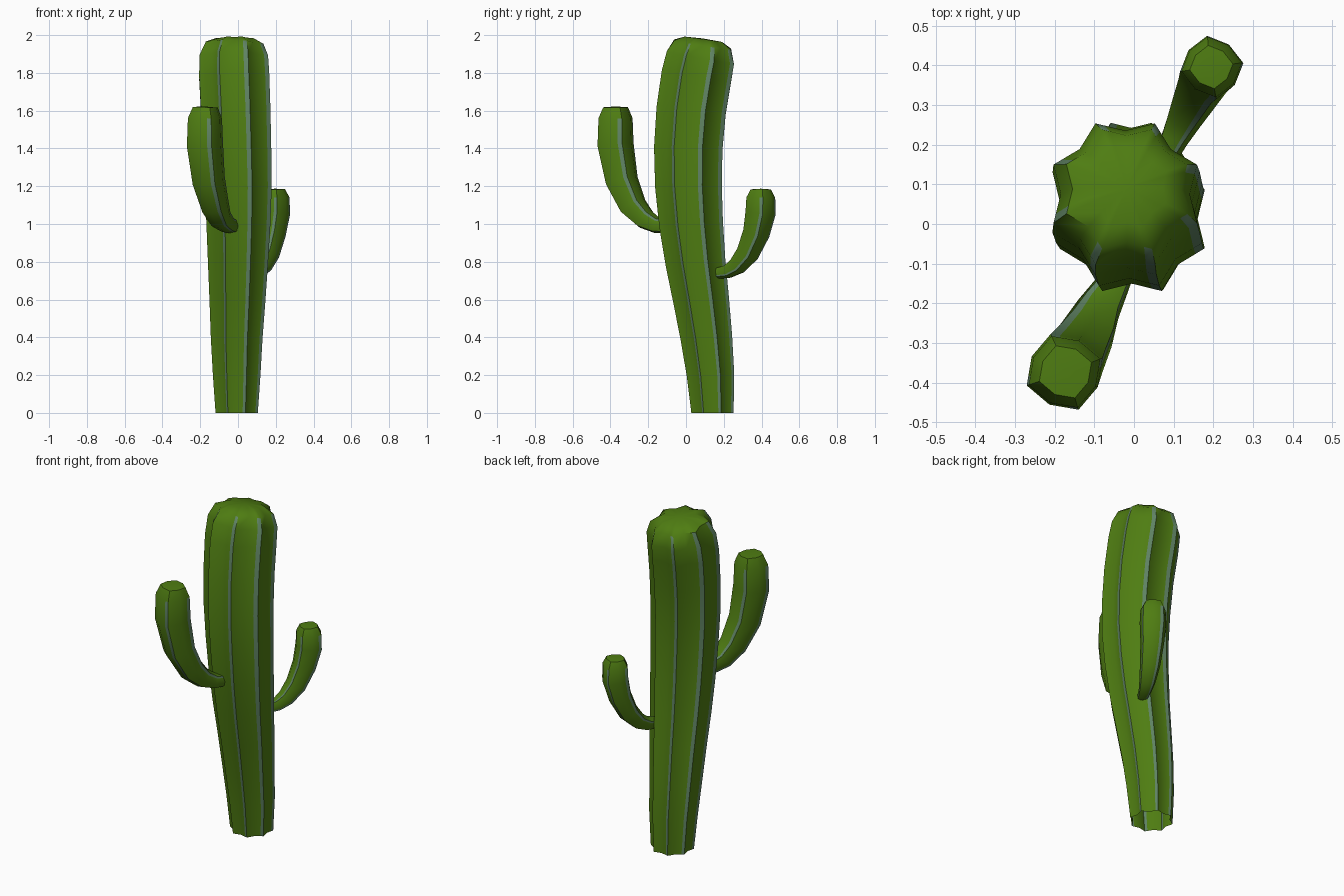
import bpy, bmesh, math
from mathutils import Vector

cube = bpy.data.objects.get("Cube")
if cube:
    bpy.data.objects.remove(cube, do_unlink=True)


def make_material(name, rgb):
    mat = bpy.data.materials.new(name)
    mat.use_nodes = True
    mat.diffuse_color = (*rgb, 1)
    mat.node_tree.nodes["Principled BSDF"].inputs["Base Color"].default_value = (*rgb, 1)
    return mat


GREEN = make_material("cactus_green", (0.078, 0.205, 0.006))
STRIPE = make_material("rib_grey_green", (0.115, 0.225, 0.125))


def ring_profile(ribs, phase, valley):
    """Unit star: each rib has a peak, a valley and the edge of its stripe."""
    step = math.tau / ribs
    points = []
    for i in range(ribs):
        a = phase + i * step
        peak = Vector((math.cos(a), math.sin(a), 0))
        low = Vector((math.cos(a + step / 2), math.sin(a + step / 2), 0)) * valley
        following = Vector((math.cos(a + step), math.sin(a + step), 0))
        points += [peak, low, low.lerp(following, 0.68)]
    return points


def ribbed_stem(name, path, ribs, phase, valley, flat_base=False):
    """Loft a ribbed profile along (x, y, z, radius) stations, closing the tip."""
    profile = ring_profile(ribs, math.radians(phase), valley)
    count = len(profile)
    centres = [Vector(p[:3]) for p in path]
    bm = bmesh.new()
    rings = []
    for i, centre in enumerate(centres):
        tangent = centres[min(i + 1, len(path) - 1)] - centres[max(i - 1, 0)]
        if flat_base and i == 0:
            tangent = Vector((0, 0, 1))
        turn = Vector((0, 0, 1)).rotation_difference(tangent)
        rings.append([bm.verts.new(centre + turn @ (p * path[i][3])) for p in profile])
    for level, (low, high) in enumerate(zip(rings, rings[1:])):
        for j in range(count):
            k = (j + 1) % count
            face = bm.faces.new((low[j], low[k], high[k], high[j]))
            # stripe beside each rib, ending at the rounded tip
            face.material_index = int(j % 3 == 2 and level < len(rings) - 2)
    tip = bm.verts.new(centres[-1] + tangent.normalized() * 0.004)
    for j in range(count):
        bm.faces.new((rings[-1][j], rings[-1][(j + 1) % count], tip))
    mesh = bpy.data.meshes.new(name)
    bm.to_mesh(mesh)
    bm.free()
    mesh.materials.append(GREEN)
    mesh.materials.append(STRIPE)
    obj = bpy.data.objects.new(name, mesh)
    bpy.context.collection.objects.link(obj)
    bpy.ops.object.select_all(action="DESELECT")
    obj.select_set(True)
    bpy.context.view_layer.objects.active = obj
    bpy.ops.object.shade_smooth_by_angle(angle=math.radians(42))
    return obj


# Main trunk, open underneath, leaning forward then back
ribbed_stem("trunk", [
    (-0.007, 0.14, 0, 0.121), (-0.007, 0.13, 0.2, 0.136),
    (-0.007, 0.108, 0.4, 0.148), (-0.003, 0.08, 0.6, 0.16),
    (0, 0.05, 0.8, 0.172), (0.002, 0.027, 1.0, 0.183),
    (0.002, 0.013, 1.2, 0.191), (-0.005, 0.012, 1.4, 0.196),
    (-0.012, 0.027, 1.6, 0.199), (-0.02, 0.055, 1.78, 0.201),
    (-0.022, 0.076, 1.88, 0.196), (-0.018, 0.088, 1.95, 0.165),
    (-0.018, 0.092, 1.978, 0.108)], 8, 22.5, 0.83, flat_base=True)

# Front arm, curving out of the trunk and upward
ribbed_stem("front_arm", [
    (-0.03, -0.1, 0.99, 0.042), (-0.055, -0.155, 0.994, 0.048),
    (-0.09, -0.215, 1.026, 0.062), (-0.12, -0.28, 1.095, 0.078),
    (-0.155, -0.34, 1.23, 0.092), (-0.175, -0.373, 1.42, 0.102),
    (-0.175, -0.373, 1.56, 0.096), (-0.173, -0.373, 1.618, 0.07)], 4, 20, 0.9)

# Smaller back arm
ribbed_stem("back_arm", [
    (0.08, 0.17, 0.74, 0.033), (0.105, 0.22, 0.748, 0.04),
    (0.13, 0.27, 0.776, 0.05), (0.158, 0.325, 0.842, 0.062),
    (0.182, 0.372, 0.95, 0.072), (0.196, 0.395, 1.06, 0.081),
    (0.196, 0.396, 1.14, 0.077), (0.195, 0.396, 1.183, 0.055)], 4, 8, 0.9)
